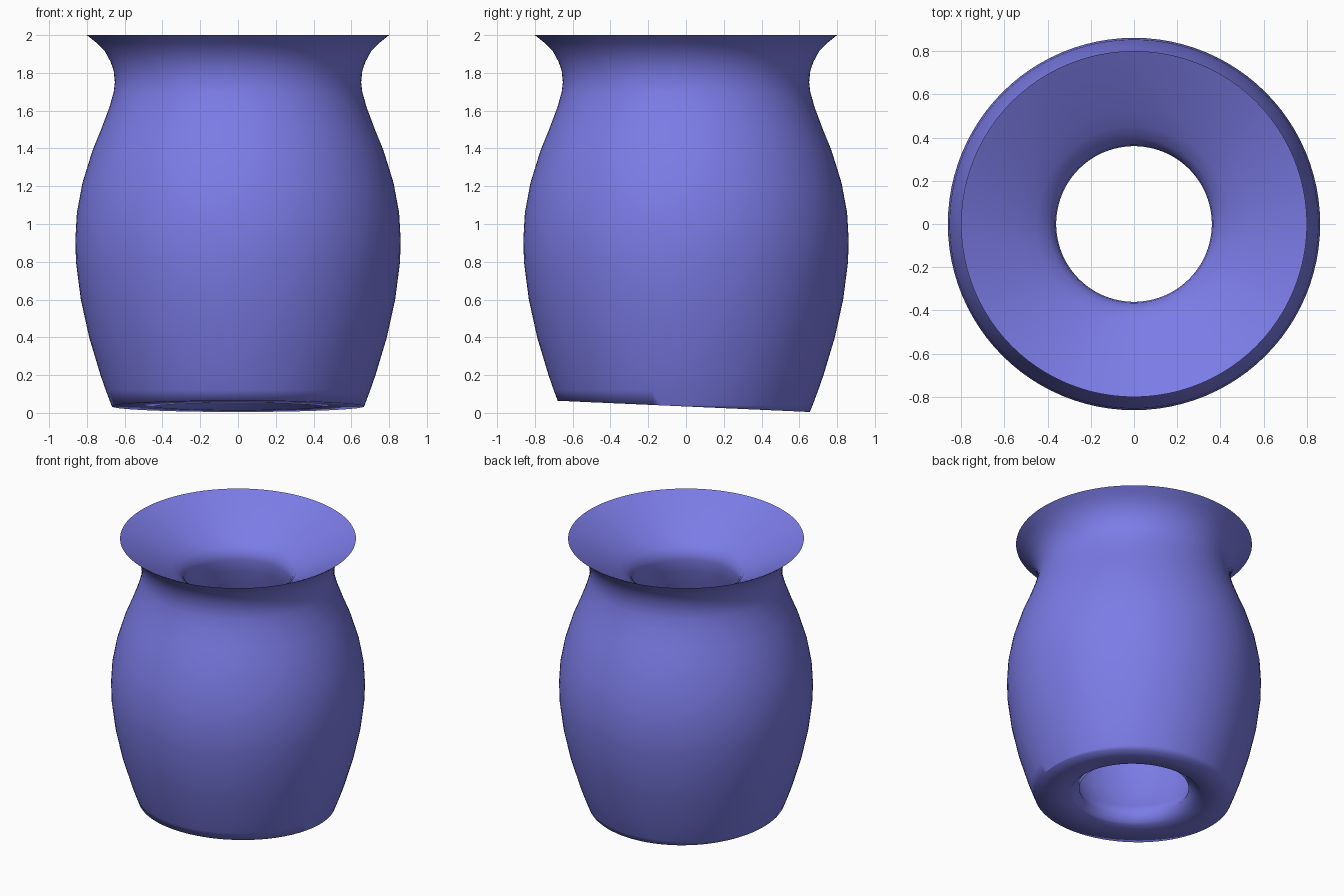
import bpy, bmesh, math
from mathutils import Vector

if "Cube" in bpy.data.objects:
    bpy.data.objects.remove(bpy.data.objects["Cube"])

SEGMENTS = 96

# Profiles as (radius, height)
outer = [(0.645, -0.02), (0.67, 0.04), (0.70, 0.12), (0.728, 0.2), (0.788, 0.4),
         (0.832, 0.6), (0.858, 0.8), (0.861, 0.92), (0.853, 1.06), (0.823, 1.22),
         (0.77, 1.39), (0.725, 1.5), (0.68, 1.62), (0.658, 1.7), (0.652, 1.75),
         (0.658, 1.81), (0.675, 1.86), (0.705, 1.915), (0.75, 1.96), (0.8, 2.0)]
inner = [(0.72, 1.958), (0.63, 1.908), (0.53, 1.852), (0.45, 1.802), (0.395, 1.76),
         (0.366, 1.715), (0.36, 1.67), (0.375, 1.58), (0.42, 1.44), (0.49, 1.24),
         (0.54, 1.05), (0.56, 0.85), (0.54, 0.6), (0.49, 0.35), (0.43, 0.2),
         (0.37, 0.09), (0.42, 0.06), (0.49, -0.02)]
profile = outer + inner

# Vase body: revolve the profile, joining the last ring to the first
bm = bmesh.new()
rings = []
for r, z in profile:
    rings.append([bm.verts.new((r * math.cos(a), r * math.sin(a), z))
                  for a in (2 * math.pi * i / SEGMENTS for i in range(SEGMENTS))])
for k in range(len(rings) - 1):
    a, b = rings[k], rings[k + 1]
    for i in range(SEGMENTS):
        j = (i + 1) % SEGMENTS
        bm.faces.new((a[i], a[j], b[j], b[i]))

# Slanted foot: cut with a slightly tilted plane, then close the ring
cut = bmesh.ops.bisect_plane(
    bm, geom=bm.verts[:] + bm.edges[:] + bm.faces[:], dist=1e-5,
    plane_co=Vector((0, 0, 0.034)), plane_no=Vector((0, 0.0445, 1)).normalized(),
    clear_inner=True)
border = [e for e in bm.edges if e.is_boundary]
bmesh.ops.bridge_loops(bm, edges=border)
bmesh.ops.recalc_face_normals(bm, faces=bm.faces[:])

mesh = bpy.data.meshes.new("vase_body")
bm.to_mesh(mesh)
bm.free()
vase = bpy.data.objects.new("vase_body", mesh)
bpy.context.collection.objects.link(vase)

blue = bpy.data.materials.new("periwinkle blue")
blue.diffuse_color = (0.2, 0.2, 0.8, 1)
blue.use_nodes = True
blue.node_tree.nodes["Principled BSDF"].inputs["Base Color"].default_value = blue.diffuse_color
mesh.materials.append(blue)

# Smooth everywhere except the thin lip
bpy.context.view_layer.objects.active = vase
vase.select_set(True)
bpy.ops.object.shade_smooth_by_angle(angle=math.radians(100))
